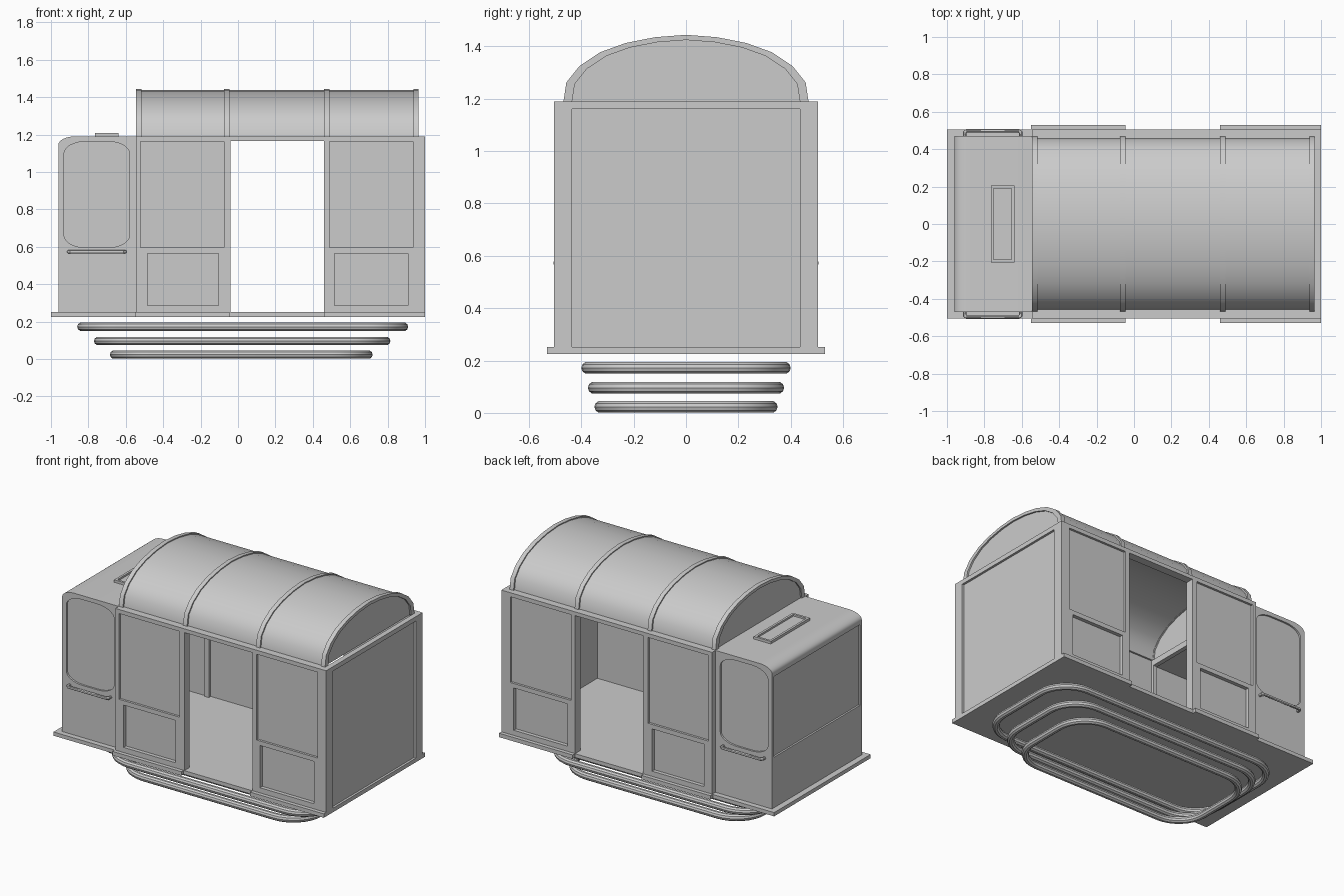
import bpy, bmesh, math

if "Cube" in bpy.data.objects:
    bpy.data.objects.remove(bpy.data.objects["Cube"])


def from_bm(name, bm):
    bmesh.ops.recalc_face_normals(bm, faces=bm.faces)
    me = bpy.data.meshes.new(name)
    bm.to_mesh(me)
    bm.free()
    ob = bpy.data.objects.new(name, me)
    bpy.context.collection.objects.link(ob)
    return ob


def prism(name, pts, y0, y1):
    """Extrude an x-z outline along y."""
    bm = bmesh.new()
    a = [bm.verts.new((x, y0, z)) for x, z in pts]
    b = [bm.verts.new((x, y1, z)) for x, z in pts]
    bm.faces.new(a)
    bm.faces.new(b[::-1])
    n = len(pts)
    for i in range(n):
        j = (i + 1) % n
        bm.faces.new((a[i], b[i], b[j], a[j]))
    return from_bm(name, bm)


def box(name, x0, x1, y0, y1, z0, z1):
    return prism(name, [(x0, z0), (x1, z0), (x1, z1), (x0, z1)], y0, y1)


def activate(ob):
    bpy.ops.object.select_all(action='DESELECT')
    ob.select_set(True)
    bpy.context.view_layer.objects.active = ob


def smooth(ob):
    activate(ob)
    bpy.ops.object.shade_smooth_by_angle(angle=math.radians(35))


def cut(ob, cutters):
    for c in cutters:
        c.hide_render = True
        m = ob.modifiers.new("cut", 'BOOLEAN')
        m.operation = 'DIFFERENCE'
        m.solver = 'EXACT'
        m.object = c
        activate(ob)
        bpy.ops.object.modifier_apply(modifier=m.name)
        bpy.data.objects.remove(c)


def tube(name, pts, r, cyclic):
    cu = bpy.data.curves.new(name, 'CURVE')
    cu.dimensions = '3D'
    cu.bevel_depth = r
    cu.bevel_resolution = 3
    cu.use_fill_caps = True
    sp = cu.splines.new('POLY')
    sp.points.add(len(pts) - 1)
    for p, co in zip(sp.points, pts):
        p.co = (*co, 1)
    sp.use_cyclic_u = cyclic
    ob = bpy.data.objects.new(name, cu)
    bpy.context.collection.objects.link(ob)
    activate(ob)
    bpy.ops.object.convert(target='MESH')
    smooth(bpy.context.object)


def rounded(x0, x1, y0, y1, rx, ry, n=8):
    """Rectangle outline with elliptical corners."""
    out = []
    for k, (cx, cy) in enumerate([(x1 - rx, y1 - ry), (x0 + rx, y1 - ry),
                                  (x0 + rx, y0 + ry), (x1 - rx, y0 + ry)]):
        for i in range(n + 1):
            a = math.pi / 2 * (k + i / n)
            out.append((cx + rx * math.cos(a), cy + ry * math.sin(a)))
    return out


# base plate and side sills
box("base_plate", -1, 1, -.505, .505, .225, .25)
for s in (-1, 1):
    for x0, x1 in ((-.55, -.045), (.46, 1)):
        ya, yb = sorted((s * .495, s * .53))
        box("side_sill", x0, x1, ya, yb, .225, .251)

# passenger cabin: hollow, with a doorway through both sides and recessed panels
cabin = box("cabin_body", -.545, 1, -.505, .505, .25, 1.19)
cuts = [box("c", -.515, .965, -.45, .45, .2, 1.3),
        box("c", -.04, .46, -.7, .7, .2, 1.165),
        box("c", -.6, -.5, -.43, .43, .2, 1.15),
        box("c", .985, 1.1, -.435, .435, .252, 1.16)]
for s in (-1, 1):
    for x0, x1, z0, z1, d in ((-.52, -.075, .595, 1.163, .015), (.49, .935, .595, 1.163, .015),
                              (-.485, -.105, .285, .565, .025), (.515, .91, .285, .565, .025)):
        ya, yb = sorted((s * (.505 - d), s * .7))
        cuts.append(box("c", x0, x1, ya, yb, z0, z1))
cut(cabin, cuts)

# driver cab: rounded front top edge, recessed windscreen and side windows
nose = [(-.87 - .09 * math.sin(a), 1.145 + .045 * math.cos(a))
        for a in [math.pi / 2 * i / 8 for i in range(9)]]
cab = prism("cab_body", [(-.545, .25), (-.545, 1.19)] + nose + [(-.96, .25)], -.47, .47)
cuts = [box("c", -.925, -.4, -.44, .44, .2, 1.155),
        box("c", -1.1, -.948, -.45, .45, .585, 1.12)]
for s in (-1, 1):
    ya, yb = sorted((s * .458, s * .7))
    cuts.append(prism("c", rounded(-.93, -.58, .595, 1.163, .12, .065), ya, yb))
cut(cab, cuts)
smooth(cab)

# roof vent on the cab
vent = box("roof_vent", -.765, -.64, -.205, .205, 1.18, 1.207)
cut(vent, [box("c", -.75, -.655, -.19, .19, 1.195, 1.3)])

# door handles
for s in (-1, 1):
    tube("cab_handle", [(-.905, s * .465, .573), (-.905, s * .49, .573), (-.895, s * .498, .573),
                        (-.615, s * .498, .573), (-.605, s * .49, .573), (-.605, s * .465, .573)],
         .0095, False)

# arched roof
half = [(.468, 0), (.457, .072), (.407, .135), (.327, .188), (.23, .223), (.118, .245), (0, .254)]
arch = half + [(-y, z) for y, z in half[-2::-1]]


def arc(inset):
    ky, kz = 1 - inset / .468, 1 - inset * .6 / .254
    return [(y * ky, 1.19 + z * kz) for y, z in arch]


def vault(name, x0, x1, d0, d1):
    bm = bmesh.new()
    rows = [[bm.verts.new((x, y, z)) for y, z in arc(d)]
            for x, d in ((x0, d0), (x1, d0), (x1, d1), (x0, d1))]
    for k in range(4):
        a, b = rows[k], rows[(k + 1) % 4]
        for i in range(len(a) - 1):
            bm.faces.new((a[i], a[i + 1], b[i + 1], b[i]))
    for i in (0, -1):
        bm.faces.new([r[i] for r in rows])
    smooth(from_bm(name, bm))


def gable(name, x0, x1):
    bm = bmesh.new()
    a, b = [[bm.verts.new((x, y, z)) for y, z in arc(.022)] for x in (x0, x1)]
    bm.faces.new(a)
    bm.faces.new(b[::-1])
    for i in range(len(a)):
        bm.faces.new((a[i - 1], a[i], b[i], b[i - 1]))
    from_bm(name, bm)


vault("roof_vault", -.54, .96, .011, .03)
for x0 in (-.545, -.075, .46, .937):
    vault("roof_rib", x0, x0 + .029, 0, .033 if x0 in (-.545, .937) else .02)
gable("cab_end_gable", -.535, -.525)
gable("rear_gable", .945, .955)

# three stacked hover rings under the floor
for x0, x1, hy, z in ((-.86, .91, .4, .172), (-.77, .815, .375, .096), (-.685, .72, .35, .023)):
    r = .023
    pts = rounded(x0 + r, x1 - r, -hy + r, hy - r, .2, .2)
    tube("hover_ring", [(x, y, z) for x, y in pts], r, True)
